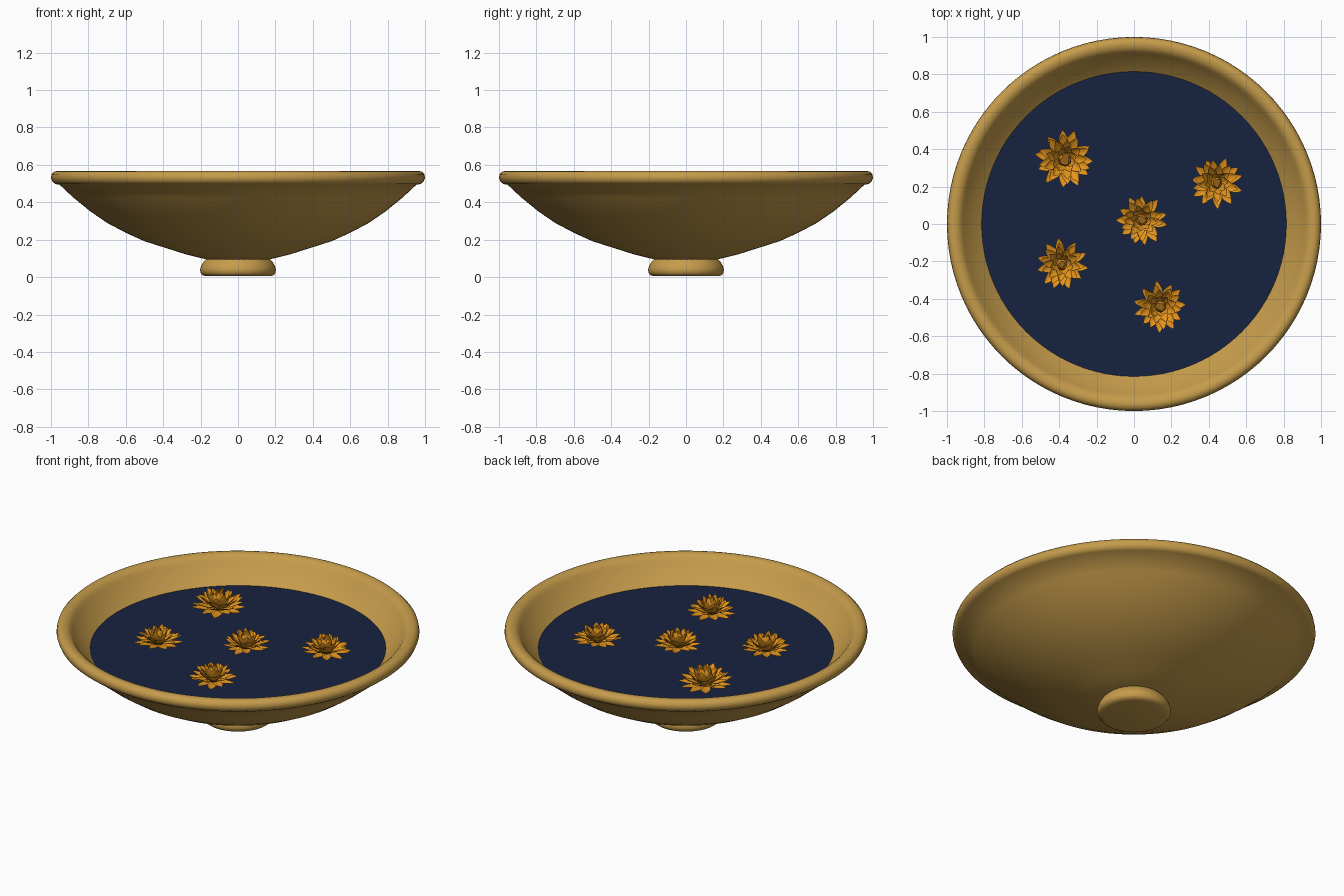
import bpy, bmesh, random
from math import sin, cos, pi, radians

if "Cube" in bpy.data.objects:
    bpy.data.objects.remove(bpy.data.objects["Cube"])

random.seed(4)


def material(name, color):
    m = bpy.data.materials.new(name)
    m.diffuse_color = (*color, 1)
    m.use_nodes = True
    m.node_tree.nodes["Principled BSDF"].inputs["Base Color"].default_value = m.diffuse_color
    return m


BRASS = material("brass", (0.56, 0.33, 0.07))
WATER = material("dark_water", (0.008, 0.016, 0.05))
ORANGE = material("orange_petal", (0.78, 0.3, 0.012))
BROWN = material("seed_brown", (0.3, 0.12, 0.01))


def make_object(name, bm, mats, angle=40):
    me = bpy.data.meshes.new(name)
    bm.to_mesh(me)
    bm.free()
    ob = bpy.data.objects.new(name, me)
    bpy.context.collection.objects.link(ob)
    for m in mats:
        me.materials.append(m)
    bpy.ops.object.select_all(action='DESELECT')
    ob.select_set(True)
    bpy.context.view_layer.objects.active = ob
    bpy.ops.object.shade_smooth_by_angle(angle=radians(angle))
    return ob


def lathe(name, profile, mat, n=96):
    """Revolve (radius, z) points about the z axis."""
    bm = bmesh.new()
    vs = [bm.verts.new((r, 0, z)) for r, z in profile]
    edges = [bm.edges.new(p) for p in zip(vs, vs[1:])]
    bmesh.ops.spin(bm, geom=vs + edges, cent=(0, 0, 0), axis=(0, 0, 1),
                   angle=2 * pi, steps=n, use_merge=True)
    bmesh.ops.remove_doubles(bm, verts=bm.verts, dist=1e-5)
    bmesh.ops.recalc_face_normals(bm, faces=bm.faces)
    return make_object(name, bm, [mat])


# Bowl: outer wall, rolled rim, inner wall
lathe("bowl", [
    (0, 0.085), (0.17, 0.095), (0.28, 0.122), (0.40, 0.16), (0.50, 0.192), (0.60, 0.237),
    (0.70, 0.29), (0.79, 0.352), (0.88, 0.425), (0.955, 0.495),
    (0.975, 0.497), (0.992, 0.51), (1.0, 0.53), (0.996, 0.55), (0.982, 0.564),
    (0.965, 0.568), (0.94, 0.563), (0.922, 0.548), (0.91, 0.53),
    (0.87, 0.482), (0.815, 0.43), (0.74, 0.37), (0.65, 0.31), (0.50, 0.24),
    (0.35, 0.19), (0.18, 0.15), (0, 0.14)], BRASS)

# Foot
lathe("foot", [
    (0, 0.005), (0.17, 0.005), (0.19, 0.01), (0.2, 0.022), (0.203, 0.04),
    (0.197, 0.06), (0.185, 0.082), (0.168, 0.1), (0, 0.1)], BRASS, 64)

# Water surface
bm = bmesh.new()
bmesh.ops.create_circle(bm, cap_ends=True, segments=96, radius=0.815)
make_object("water", bm, [WATER]).location.z = 0.43


def add_petal(bm, yaw, r0, length, width, tilt, curl, cup, z0):
    """Pointed cupped petal starting at radius r0 and rising at tilt, bending by curl."""
    steps = 6
    rows, r, z = [], r0, z0
    for i in range(steps + 1):
        t = i / steps
        a = tilt + curl * t
        w = width * max(0.0, sin(pi * (0.16 + 0.84 * t)) ** 0.8 if t < 1 else 0)
        row = []
        for s in (-1, -0.5, 0, 0.5, 1):
            lift = cup * w * s * s
            rr, zz, side = r - lift * sin(a), z + lift * cos(a), s * w
            row.append(bm.verts.new((rr * cos(yaw) - side * sin(yaw),
                                     rr * sin(yaw) + side * cos(yaw), zz)))
        rows.append(row)
        r += length / steps * cos(a)
        z += length / steps * sin(a)
    for a, b in zip(rows, rows[1:]):
        for j in range(4):
            bm.faces.new((a[j], b[j], b[j + 1], a[j + 1]))


# Petal rings: count, start radius, length, half width, tilt, curl, cup, base height
RINGS = [
    (11, 0.025, 0.118, 0.026, 0, 18, 0.25, 0.012),
    (10, 0.025, 0.108, 0.026, 16, 20, 0.35, 0.015),
    (9, 0.022, 0.098, 0.025, 32, 22, 0.45, 0.016),
    (8, 0.022, 0.092, 0.024, 50, 35, 0.5, 0.018),
    (7, 0.022, 0.088, 0.022, 68, 55, 0.5, 0.02)]


def lotus(name, x, y, size, turn):
    bm = bmesh.new()
    for k, (n, r0, ln, w, tilt, curl, cup, z0) in enumerate(RINGS):
        for i in range(n):
            yaw = turn + 2 * pi * (i + 0.5 * (k % 2)) / n + random.uniform(-.12, .12)
            add_petal(bm, yaw, r0, ln * random.uniform(0.93, 1.07), w,
                      radians(tilt + random.uniform(-5, 5)), radians(curl), cup, z0)
    bmesh.ops.remove_doubles(bm, verts=bm.verts, dist=1e-5)
    # Seed pod and base
    before = set(bm.faces)
    for r1, r2, h, zc in ((0.018, 0.026, 0.05, 0.04), (0.03, 0.04, 0.02, 0.01)):
        res = bmesh.ops.create_cone(bm, cap_ends=True, segments=16, radius1=r1,
                                    radius2=r2, depth=h)
        bmesh.ops.translate(bm, verts=res["verts"], vec=(0, 0, zc))
    for f in set(bm.faces) - before:
        f.material_index = 1
    ob = make_object(name, bm, [ORANGE, BROWN])
    ob.location = (x, y, 0.43)
    ob.scale = (size,) * 3


# Floating flowers
for i, (x, y, size) in enumerate([(-0.37, 0.345, 1.12), (0.44, 0.22, 0.97), (0.04, 0.02, 0.97),
                                  (-0.385, -0.215, 0.97), (0.14, -0.44, 0.97)]):
    lotus(f"floating_flower_{i + 1}", x, y, size, i * 1.3)
